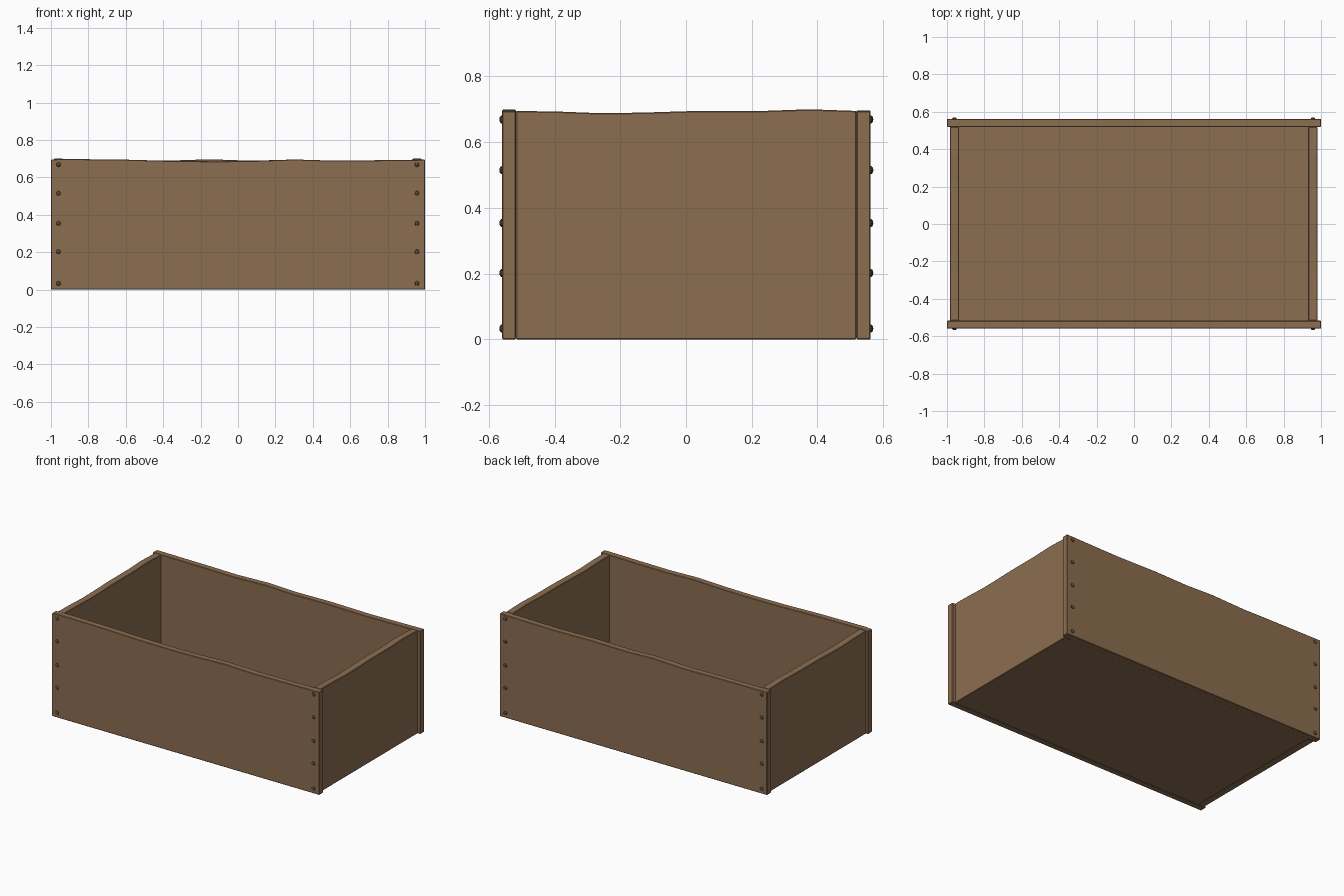
import bpy, bmesh, math
from mathutils import Vector, Matrix

if "Cube" in bpy.data.objects:
    bpy.data.objects.remove(bpy.data.objects["Cube"])

H = 0.695


def material(name, color):
    m = bpy.data.materials.new(name)
    m.diffuse_color = color
    m.use_nodes = True
    m.node_tree.nodes["Principled BSDF"].inputs["Base Color"].default_value = m.diffuse_color
    return m


wood = material("wood", (0.262, 0.153, 0.080, 1))
iron = material("dark_metal", (0.09, 0.06, 0.045, 1))


def finish(name, bm, mat):
    bmesh.ops.recalc_face_normals(bm, faces=bm.faces[:])
    me = bpy.data.meshes.new(name)
    bm.to_mesh(me)
    bm.free()
    ob = bpy.data.objects.new(name, me)
    me.materials.append(mat)
    bpy.context.collection.objects.link(ob)
    return ob


def board(name, length, thick, top, loc, turn=0):
    """Upright board with a worn, uneven top edge given as (position, height)."""
    half = length / 2
    outline = [(-half, 0), (half, 0)] + [(t * half, z) for t, z in reversed(top)]
    bm = bmesh.new()
    face = bm.faces.new([bm.verts.new((x, -thick / 2, z)) for x, z in outline])
    ext = bmesh.ops.extrude_face_region(bm, geom=[face])
    moved = [v for v in ext["geom"] if isinstance(v, bmesh.types.BMVert)]
    bmesh.ops.translate(bm, verts=moved, vec=(0, thick, 0))
    bmesh.ops.transform(bm, verts=bm.verts[:],
                        matrix=Matrix.Translation(loc) @ Matrix.Rotation(turn, 4, 'Z'))
    ob = finish(name, bm, wood)
    bev = ob.modifiers.new("soft_edges", 'BEVEL')
    bev.width = 0.003
    bev.segments = 1
    bev.limit_method = 'ANGLE'
    bev.angle_limit = math.radians(40)
    return ob


# Worn top edges
front_top = [(-1, H), (-.95, .699), (-.6, .695), (-.35, .688), (-.1, .686),
             (.1, .689), (.3, .696), (.5, .690), (.75, .692), (1, H)]
back_top = [(-1, H), (-.6, .692), (-.4, .689), (-.15, .697), (.05, .690),
            (.3, .694), (.6, .689), (1, H)]
side_top = [(-1, H), (-.75, .693), (-.5, .688), (-.25, .690), (0, .694),
            (.45, .695), (.72, .700), (1, H)]

# Long boards, then end boards between them
board("front_board", 2.0, 0.043, front_top, (0, -0.5385, 0))
board("back_board", 2.0, 0.043, back_top, (0, 0.5405, 0))
for name, x in (("left_board", -0.960), ("right_board", 0.956)):
    board(name, 1.036, 0.049, side_top, (x, 0.001, 0), math.pi / 2)

# Floor panel
bm = bmesh.new()
bmesh.ops.create_cube(bm, size=1, matrix=Matrix.Translation((-0.002, 0.001, 0.0235))
                      @ Matrix.Diagonal((1.87, 1.036, 0.043, 1)))
finish("floor_panel", bm, wood)

# Domed nail heads at the four corners
bm = bmesh.new()
for y in (-0.56, 0.562):
    for x in (-0.96, 0.957):
        for z in (0.033, 0.202, 0.354, 0.515, 0.669):
            bmesh.ops.create_uvsphere(
                bm, u_segments=10, v_segments=6, radius=1,
                matrix=Matrix.Translation((x, y, z)) @ Matrix.Diagonal((0.0125, 0.008, 0.0125, 1)))
nails = finish("nail_heads", bm, iron)
